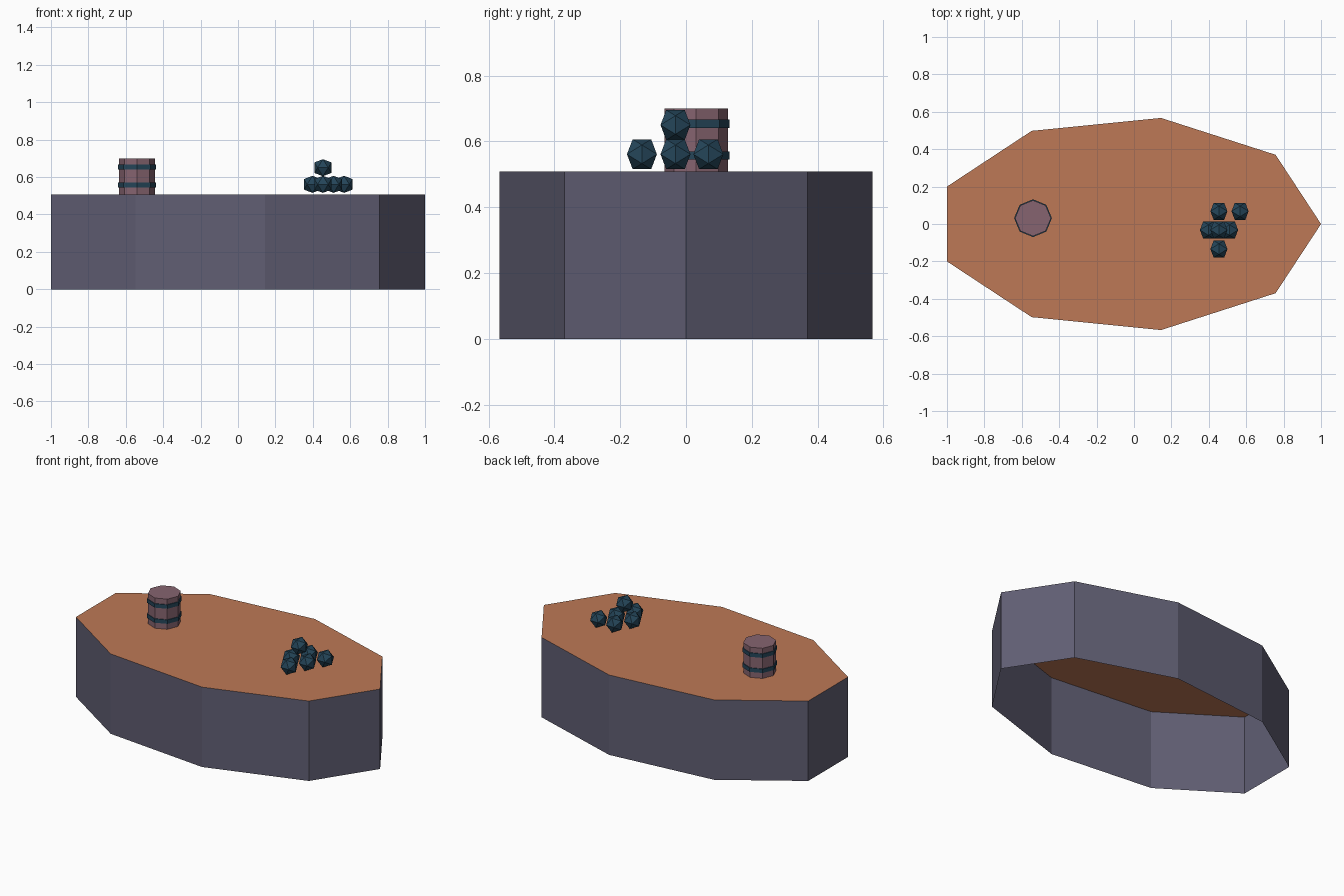
import bpy
import bmesh
from math import sqrt
from mathutils import Vector

cube = bpy.data.objects.get("Cube")
if cube:
    bpy.data.objects.remove(cube, do_unlink=True)

DECK_Z = 0.508


def make_material(name, rgb):
    mat = bpy.data.materials.new(name)
    mat.use_nodes = True
    mat.diffuse_color = (*rgb, 1)
    bsdf = next(n for n in mat.node_tree.nodes if n.type == 'BSDF_PRINCIPLED')
    bsdf.inputs["Base Color"].default_value = (*rgb, 1)
    return mat


slate = make_material("slate_grey", (0.117, 0.112, 0.171))
copper = make_material("copper_brown", (0.51, 0.19, 0.093))
mauve = make_material("dusty_mauve", (0.24, 0.127, 0.16))
navy = make_material("dark_teal", (0.018, 0.06, 0.1))


def add_object(name, bm, mat, location=(0, 0, 0)):
    mesh = bpy.data.meshes.new(name)
    bm.to_mesh(mesh)
    bm.free()
    mesh.materials.append(mat)
    obj = bpy.data.objects.new(name, mesh)
    obj.location = location
    bpy.context.collection.objects.link(obj)
    return obj


# Hull outline: one half from stern to bow, mirrored across the centre line
half = [(-1, -0.2), (-0.547, -0.498), (0.144, -0.567), (0.757, -0.37)]
outline = half + [(1, 0)] + [(x, -y) for x, y in reversed(half)]

# Deck
bm = bmesh.new()
bm.faces.new([bm.verts.new((x, y, DECK_Z)) for x, y in outline])
add_object("deck", bm, copper)

# Hull walls, open underneath
bm = bmesh.new()
low = [bm.verts.new((x, y, 0)) for x, y in outline]
high = [bm.verts.new((x, y, DECK_Z)) for x, y in outline]
for i in range(len(outline)):
    j = (i + 1) % len(outline)
    bm.faces.new((low[i], low[j], high[j], high[i]))
add_object("hull_walls", bm, slate)


# Barrel with two hoops, all eight-sided
def octagon_drum(name, radius, z0, z1, mat):
    bm = bmesh.new()
    bmesh.ops.create_cone(bm, cap_ends=True, segments=8, radius1=radius,
                          radius2=radius, depth=z1 - z0)
    add_object(name, bm, mat, (-0.54, 0.031, (z0 + z1) / 2))


octagon_drum("barrel", 0.096, DECK_Z, 0.7, mauve)
octagon_drum("lower_hoop", 0.101, 0.545, 0.57, navy)
octagon_drum("upper_hoop", 0.101, 0.641, 0.666, navy)


# Pile of twenty-sided shot
def shot(name, location, radius=0.0535):
    phi = (1 + sqrt(5)) / 2
    bm = bmesh.new()
    for a in (-1, 1):
        for b in (-phi, phi):
            for corner in ((0, a, b), (a, b, 0), (b, 0, a)):
                bm.verts.new(Vector(corner).normalized() * radius)
    bmesh.ops.convex_hull(bm, input=bm.verts[:])
    bmesh.ops.recalc_face_normals(bm, faces=bm.faces[:])
    add_object(name, bm, navy, location)


pile = [(0.454, 0.068), (0.567, 0.068), (0.398, -0.032),
        (0.511, -0.032), (0.454, -0.134)]
for i, (x, y) in enumerate(pile):
    shot(f"shot_{i + 1}", (x, y, 0.561))
shot("top_shot", (0.454, -0.032, 0.65))
